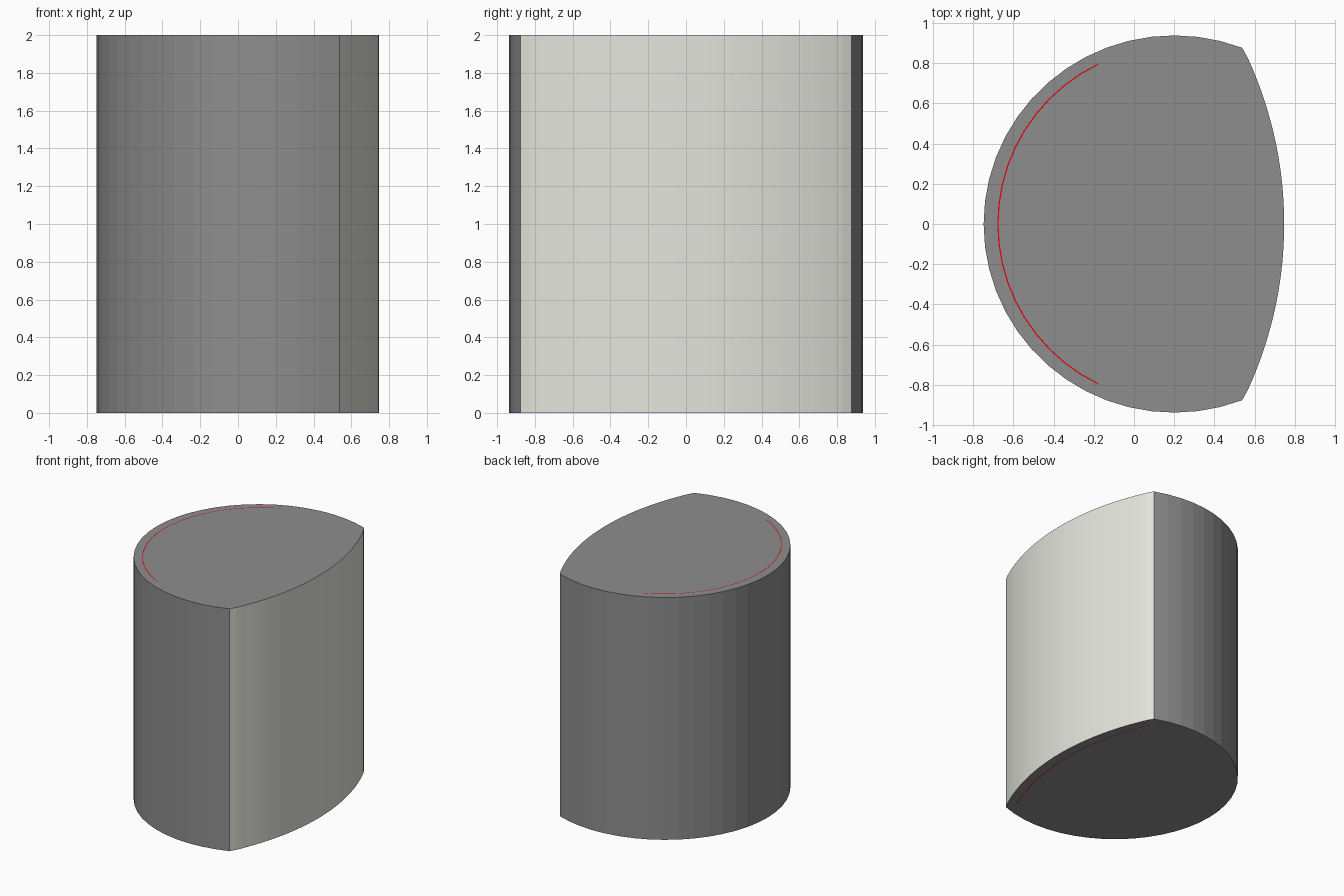
import bpy, bmesh
from math import sin, cos, radians, asin

if "Cube" in bpy.data.objects:
    bpy.data.objects.remove(bpy.data.objects["Cube"])


def material(name, rgb):
    m = bpy.data.materials.new(name)
    m.diffuse_color = (*rgb, 1)
    m.use_nodes = True
    m.node_tree.nodes["Principled BSDF"].inputs["Base Color"].default_value = m.diffuse_color
    return m


def arc(cx, rx, ry, a0, a1, n):
    angles = [radians(a0 + (a1 - a0) * i / n) for i in range(n + 1)]
    return [(cx + rx * cos(a), ry * sin(a)) for a in angles]


def make_object(name, bm, mats):
    mesh = bpy.data.meshes.new(name)
    for m in mats:
        mesh.materials.append(m)
    bm.to_mesh(mesh)
    bm.free()
    ob = bpy.data.objects.new(name, mesh)
    bpy.context.collection.objects.link(ob)
    return ob


grey = material("dark_grey", (0.27, 0.27, 0.27))
cream = material("cream", (0.78, 0.79, 0.72))
red = material("red", (0.8, 0.0, 0.0))

# Body: round back arc plus shallow front arc, extruded upright
H, N = 2.0, 32
back = arc(0.20, 0.948, 0.938, 69.1, 290.9, N)
R = 1.974
half = 26.5
front = arc(0.747 - R, R, R, -half, half, N)
profile = back + front[1:-1]

bm = bmesh.new()
low = [bm.verts.new((x, y, 0)) for x, y in profile]
high = [bm.verts.new((x, y, H)) for x, y in profile]
bm.faces.new(high)
bm.faces.new(low[::-1])
count = len(profile)
for i in range(count):
    j = (i + 1) % count
    face = bm.faces.new((low[i], low[j], high[j], high[i]))
    face.material_index = 0 if i < N else 1
make_object("body", bm, [grey, cream])


# Thin red arc lines lying on the end faces
def line(name, cx, r, a0, a1, n, z, up):
    w = 0.003
    bm = bmesh.new()
    inner = [bm.verts.new((x, y, z)) for x, y in arc(cx, r - w, r - w, a0, a1, n)]
    outer = [bm.verts.new((x, y, z)) for x, y in arc(cx, r + w, r + w, a0, a1, n)]
    for i in range(n):
        quad = [inner[i], outer[i], outer[i + 1], inner[i + 1]]
        bm.faces.new(quad if up else quad[::-1])
    make_object(name, bm, [red])


line("top_line", 0.206, 0.883, 115.8, 244.2, 20, H + 0.001, True)
line("bottom_line", 0.67 - 1.95, 1.95, -23.7, 23.7, 20, -0.001, False)
